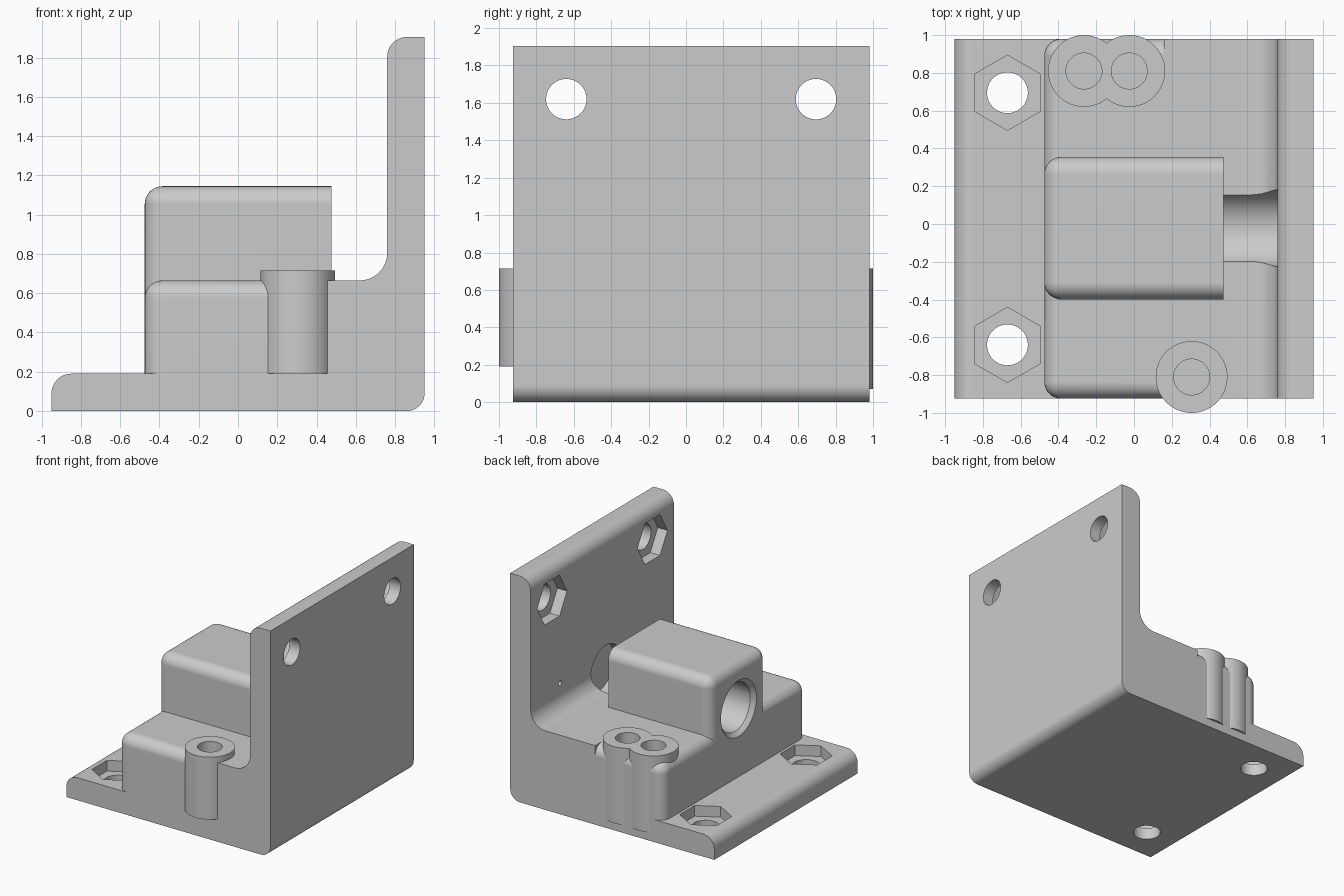
import bpy, bmesh, math
from mathutils import Matrix, Vector

if "Cube" in bpy.data.objects:
    bpy.data.objects.remove(bpy.data.objects["Cube"], do_unlink=True)

grey = bpy.data.materials.new("plain grey")
grey.use_nodes = True
grey.diffuse_color = (0.6, 0.6, 0.6, 1)
grey.node_tree.nodes["Principled BSDF"].inputs["Base Color"].default_value = (0.6, 0.6, 0.6, 1)

FRONT, BACK = -0.925, 0.98
BOLT_Y = (-0.64, 0.695)
BORE_Y, BORE_Z, BORE_R = -0.022, 0.765, 0.203


def make_object(name, bm):
    bmesh.ops.recalc_face_normals(bm, faces=bm.faces)
    mesh = bpy.data.meshes.new(name)
    bm.to_mesh(mesh)
    bm.free()
    mesh.materials.append(grey)
    ob = bpy.data.objects.new(name, mesh)
    bpy.context.collection.objects.link(ob)
    return ob


def rounded_outline(corners, steps=8):
    """Outline of (x, z, radius) corners, each replaced by a tangent arc."""
    points = []
    for i, (x, z, r) in enumerate(corners):
        p = Vector((x, z))
        if r == 0:
            points.append(p)
            continue
        a = (Vector(corners[i - 1][:2]) - p).normalized()
        b = (Vector(corners[(i + 1) % len(corners)][:2]) - p).normalized()
        for k in range(steps + 1):
            t = k / steps * math.pi / 2
            points.append(p + r * (a * (1 - math.sin(t)) + b * (1 - math.cos(t))))
    return points


def extrude_y(name, outline, y0, y1):
    bm = bmesh.new()
    face = bm.faces.new([bm.verts.new((p.x, y0, p.y)) for p in outline])
    new = bmesh.ops.extrude_face_region(bm, geom=[face])["geom"]
    verts = [g for g in new if isinstance(g, bmesh.types.BMVert)]
    bmesh.ops.translate(bm, verts=verts, vec=(0, y1 - y0, 0))
    return make_object(name, bm)


def soft_box(name, lo, hi, radius):
    """Box with rounded edges, except around its bottom and its +x end."""
    bm = bmesh.new()
    lo, hi = Vector(lo), Vector(hi)
    bmesh.ops.create_cube(bm, size=1)
    for v in bm.verts:
        v.co = [(lo[i] + hi[i]) / 2 + v.co[i] * (hi[i] - lo[i]) for i in range(3)]
    edges = [e for e in bm.edges
             if not all(v.co.z < lo.z + 0.001 for v in e.verts)
             and not all(v.co.x > hi.x - 0.001 for v in e.verts)]
    bmesh.ops.bevel(bm, geom=edges, offset=radius, segments=8, profile=0.5,
                    affect='EDGES', clamp_overlap=True)
    return make_object(name, bm)


def rod(name, start, length, radius, axis='Z', sides=64, end_radius=None):
    """Prism or cone frustum from start, along +x or +z."""
    bm = bmesh.new()
    bmesh.ops.create_cone(bm, cap_ends=True, segments=sides, radius1=radius,
                          radius2=radius if end_radius is None else end_radius, depth=length)
    bmesh.ops.translate(bm, verts=bm.verts, vec=(0, 0, length / 2))
    if axis == 'X':
        bmesh.ops.rotate(bm, verts=bm.verts, matrix=Matrix.Rotation(math.pi / 2, 3, 'Y'))
    bmesh.ops.translate(bm, verts=bm.verts, vec=start)
    return make_object(name, bm)


def combine(target, tool, operation):
    mod = target.modifiers.new(operation.title(), 'BOOLEAN')
    mod.object, mod.operation, mod.solver = tool, operation, 'EXACT'
    bpy.context.view_layer.objects.active = target
    bpy.ops.object.modifier_apply(modifier=mod.name)
    bpy.data.objects.remove(tool, do_unlink=True)


# Base plate, upright wall and the filleted step between them
bracket = extrude_y("bracket", rounded_outline([
    (-0.95, 0, 0), (0.95, 0, 0.09), (0.95, 1.905, 0), (0.76, 1.905, 0.1),
    (0.76, 0.665, 0.14), (0.16, 0.665, 0), (0.16, 0.19, 0), (-0.95, 0.19, 0.1)]), FRONT, BACK)

# Raised block, rod housing and screw posts
posts = [(0.305, -0.81, 0.19), (-0.265, 0.81, 0.07), (-0.025, 0.81, 0.07)]
solids = [soft_box("step_block", (-0.475, FRONT, 0.1), (0.3, BACK, 0.665), 0.09),
          soft_box("rod_housing", (-0.475, -0.4, 0.3), (0.475, 0.355, 1.145), 0.09)]
solids += [rod("screw_post", (x, y, z), 0.715 - z, 0.19) for x, y, z in posts]
for solid in solids:
    combine(bracket, solid, 'UNION')

# Rod bore with a chamfered mouth, ending blind in the wall
cutters = [rod("bore", (-0.6, BORE_Y, BORE_Z), 1.43, BORE_R, 'X'),
           rod("bore_mouth", (-0.485, BORE_Y, BORE_Z), 0.05, 0.245, 'X', end_radius=BORE_R - 0.005),
           rod("pin_hole", (0.7, 0.59, 0.88), 0.15, 0.02, 'X', 24)]
# Blind screw holes in the posts
cutters += [rod("screw_hole", (x, y, 0.25), 0.6, 0.095) for x, y, z in posts]
# Bolt holes with hexagonal nut pockets in the base and the wall
for y in BOLT_Y:
    cutters += [rod("base_bolt_hole", (-0.67, y, -0.1), 0.5, 0.108),
                rod("base_nut_pocket", (-0.67, y, 0.1), 0.2, 0.199, sides=6),
                rod("wall_bolt_hole", (0.6, y, 1.62), 0.5, 0.108, 'X'),
                rod("wall_nut_pocket", (0.65, y, 1.62), 0.2, 0.199, 'X', 6)]
for cutter in cutters:
    combine(bracket, cutter, 'DIFFERENCE')

# Smooth rounded surfaces, crisp edges
bpy.ops.object.select_all(action='DESELECT')
bracket.select_set(True)
bpy.context.view_layer.objects.active = bracket
bpy.ops.object.shade_smooth_by_angle(angle=math.radians(25))
bracket.modifiers.new("Weighted normals", 'WEIGHTED_NORMAL').keep_sharp = True
